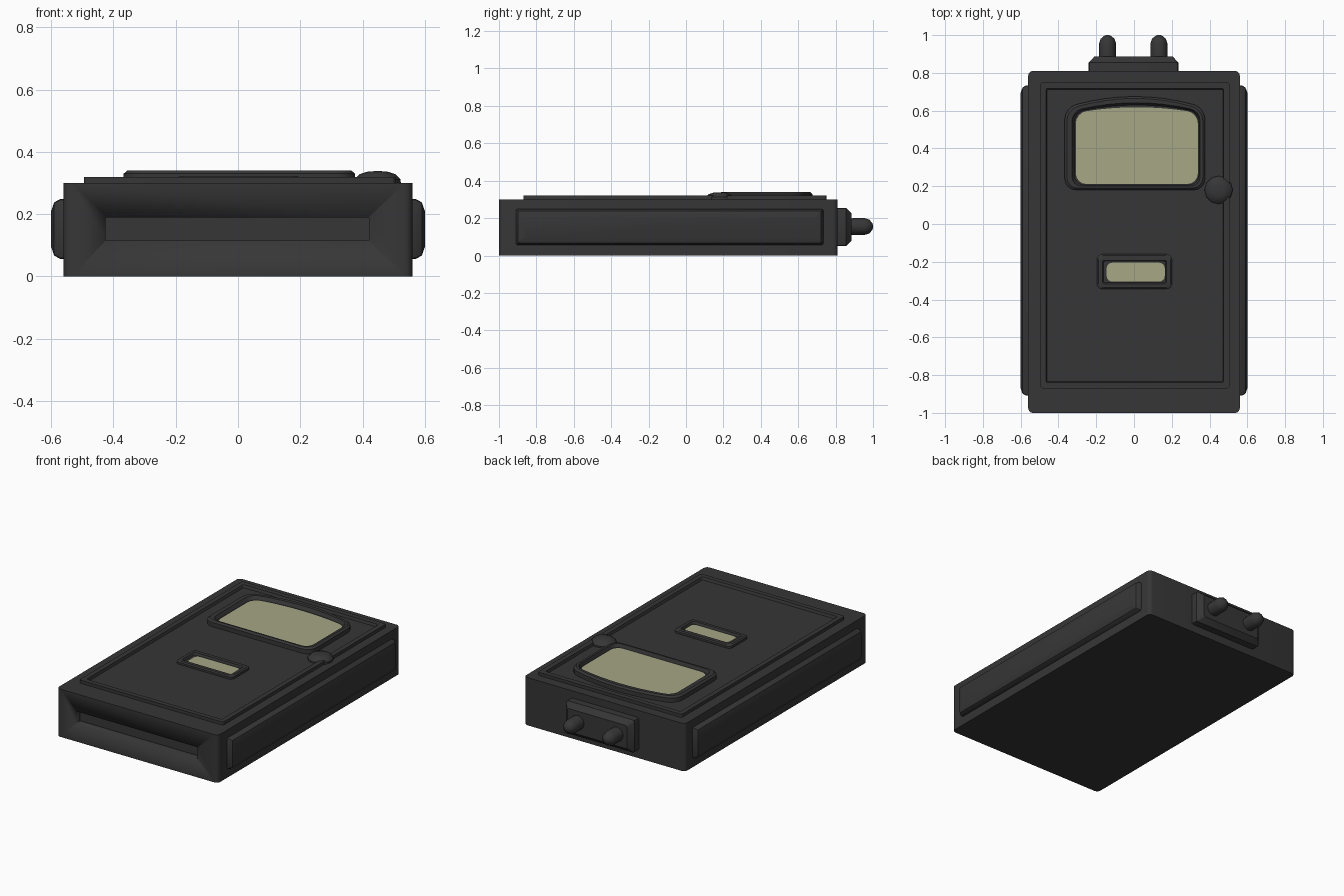
import bpy, bmesh, math

if "Cube" in bpy.data.objects:
    bpy.data.objects.remove(bpy.data.objects["Cube"])


def material(name, rgb):
    m = bpy.data.materials.new(name)
    m.diffuse_color = (*rgb, 1)
    m.use_nodes = True
    m.node_tree.nodes["Principled BSDF"].inputs["Base Color"].default_value = m.diffuse_color
    return m


DARK = material("charcoal plastic", (0.037, 0.037, 0.037))
GLASS = material("pale olive display", (0.385, 0.385, 0.24))


def outline(x0, x1, y0, y1, r, arch=0.0, n=4, mid=7):
    """Rounded rectangle as 2D points; the top edge may be arched."""
    cx, hw = (x0 + x1) / 2, (x1 - x0) / 2
    pts = []

    def corner(px, py, start):
        for i in range(n + 1):
            a = math.radians(start + 90 * i / n)
            pts.append((px + r * math.cos(a), py + r * math.sin(a)))

    corner(x1 - r, y0 + r, -90)
    corner(x1 - r, y1 - r, 0)
    if arch:
        for i in range(1, mid + 1):
            pts.append((x1 - r - (2 * hw - 2 * r) * i / (mid + 1), y1))
    corner(x0 + r, y1 - r, 90)
    corner(x0 + r, y0 + r, 180)
    ym = (y0 + y1) / 2
    return [(x, y + (arch * (1 - ((x - cx) / hw) ** 2) if y > ym else 0)) for x, y in pts]


def circle(cx, cy, r, n=12):
    return [(cx + r * math.cos(2 * math.pi * i / n), cy + r * math.sin(2 * math.pi * i / n))
            for i in range(n)]


def loft(name, sections, axis="z", mat=DARK, start_cap=True):
    """Skin a list of (height, outline) sections along an axis."""
    place = {"x": lambda u, v, w: (w, u, v),
             "y": lambda u, v, w: (u, w, v),
             "z": lambda u, v, w: (u, v, w)}[axis]
    bm = bmesh.new()
    loops = [[bm.verts.new(place(u, v, w)) for u, v in pts] for w, pts in sections]
    n = len(loops[0])
    for a, b in zip(loops, loops[1:]):
        for i in range(n):
            j = (i + 1) % n
            bm.faces.new((a[i], a[j], b[j], b[i]))
    bm.faces.new(loops[-1])
    if start_cap:
        bm.faces.new(loops[0][::-1])
    bmesh.ops.recalc_face_normals(bm, faces=bm.faces)
    me = bpy.data.meshes.new(name)
    bm.to_mesh(me)
    bm.free()
    ob = bpy.data.objects.new(name, me)
    bpy.context.collection.objects.link(ob)
    me.materials.append(mat)
    bpy.ops.object.select_all(action="DESELECT")
    bpy.context.view_layer.objects.active = ob
    ob.select_set(True)
    bpy.ops.object.shade_smooth_by_angle(angle=math.radians(35))
    return ob


# Main case with a slot cut in the front
case = outline(-0.56, 0.56, -1.0, 0.81, 0.025)
body = loft("case", [(0, case), (0.30, case)])
slot = outline(-0.425, 0.42, 0.115, 0.19, 0.002, n=1)
cutter = loft("slot_cutter", [(-1.1, slot), (-0.96, slot)], "y")
cutter.hide_render = True
mod = body.modifiers.new("slot", "BOOLEAN")
mod.operation, mod.object, mod.solver = "DIFFERENCE", cutter, "EXACT"
bpy.context.view_layer.objects.active = body
bpy.ops.object.modifier_apply(modifier="slot")
bpy.data.objects.remove(cutter)

# Raised rim around the recessed face panel
rim_out = outline(-0.495, 0.505, -0.87, 0.75, 0.012)
rim_in = outline(-0.465, 0.475, -0.84, 0.718, 0.008)
panel = outline(-0.46, 0.47, -0.835, 0.713, 0.008)
loft("face_panel", [(0.295, rim_out), (0.32, rim_out), (0.32, rim_in), (0.303, panel)])

# Arched main screen: bezel and glass
b0 = outline(-0.367, 0.376, 0.18, 0.615, 0.06, 0.06)
b1 = outline(-0.355, 0.364, 0.19, 0.605, 0.055, 0.06)
b2 = outline(-0.328, 0.350, 0.200, 0.597, 0.05, 0.045)
b3 = outline(-0.315, 0.343, 0.207, 0.590, 0.05, 0.04)
loft("screen_bezel", [(0.30, b0), (0.33, b0), (0.34, b1), (0.34, b2), (0.318, b3)])
glass = outline(-0.308, 0.338, 0.212, 0.588, 0.055, 0.03)
loft("screen_glass", [(0.315, glass), (0.320, glass)], mat=GLASS)

# Small window lower down
w0 = outline(-0.195, 0.2, -0.345, -0.16, 0.025)
w1 = outline(-0.187, 0.192, -0.337, -0.168, 0.02)
w2 = outline(-0.168, 0.173, -0.317, -0.192, 0.01)
w3 = outline(-0.162, 0.168, -0.311, -0.197, 0.01)
loft("small_window_frame", [(0.30, w0), (0.316, w0), (0.322, w1), (0.322, w2), (0.308, w3)])
pane = outline(-0.145, 0.163, -0.305, -0.205, 0.03)
loft("small_window_glass", [(0.306, pane), (0.310, pane)], mat=GLASS)

# Round button
loft("button", [(z, circle(0.448, 0.18, r)) for z, r in
                ((0.295, 0.075), (0.312, 0.074), (0.328, 0.058), (0.336, 0.035), (0.338, 0.012))])

# Side grips
for s, side in ((1, "right"), (-1, "left")):
    loft(side + "_grip", [(s * x, outline(-0.91 + d, 0.735 - d, 0.055 + d, 0.25 - d, 0.01, n=2))
                          for x, d in ((0.55, 0), (0.572, 0.002), (0.590, 0.012), (0.600, 0.04))], "x")

# Rear connector block and two plugs
loft("connector_block", [(y, outline(-0.24 + d, 0.235 - d, 0.05 + d, 0.255 - d, 0.012, n=2))
                         for y, d in ((0.80, 0), (0.855, 0), (0.886, 0.03))], "y")
for x, side in ((-0.14, "left"), (0.132, "right")):
    loft(side + "_plug", [(y, circle(x, 0.155, r)) for y, r in
                          ((0.87, 0.044), (0.955, 0.045), (0.98, 0.037), (0.995, 0.02), (1.0, 0.008))], "y")
